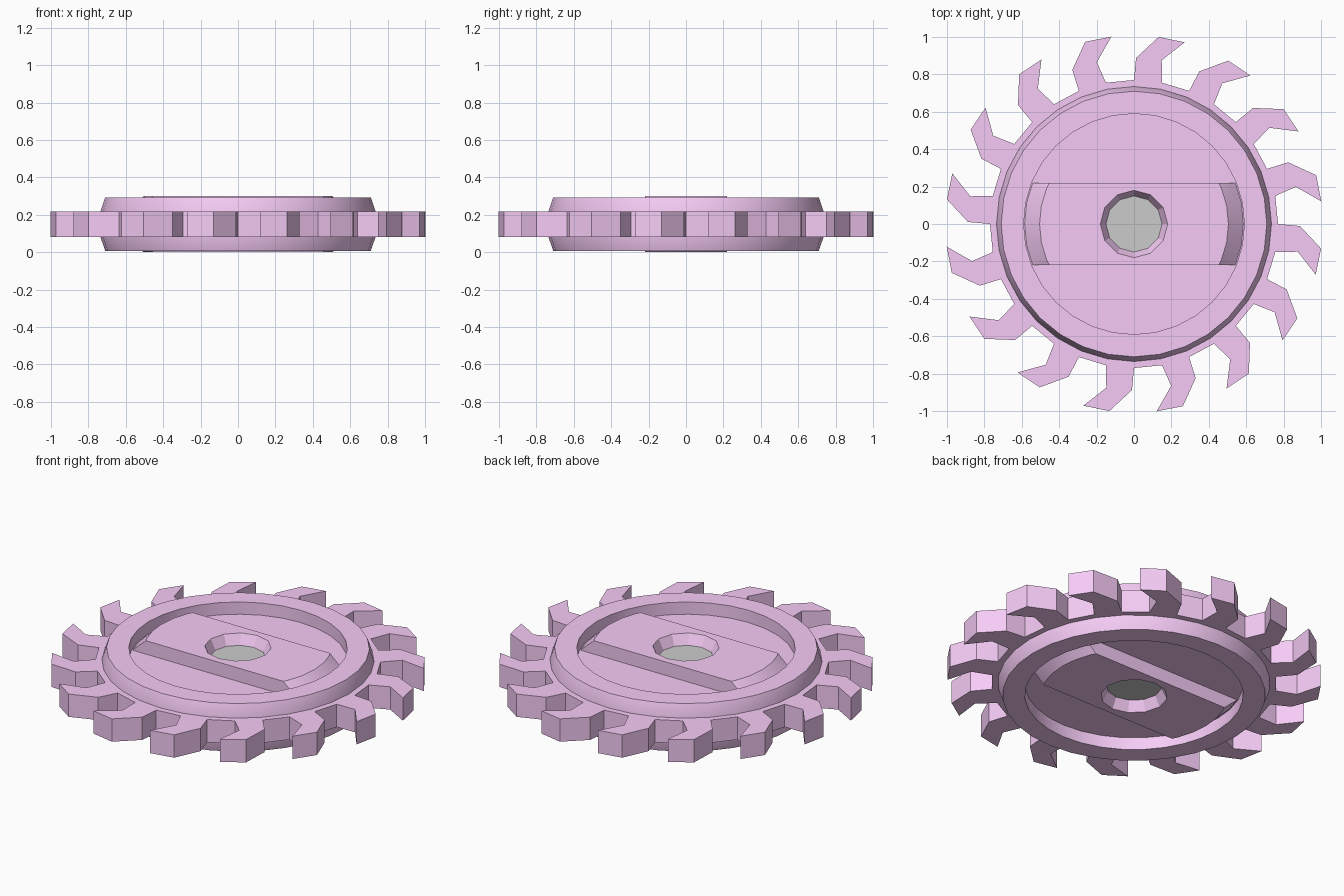
import bpy, bmesh
from math import pi, sin, cos, radians

if "Cube" in bpy.data.objects:
    bpy.data.objects.remove(bpy.data.objects["Cube"])

MID = 0.15
pink = bpy.data.materials.new("pink_plastic")
pink.diffuse_color = (0.92, 0.6, 0.92, 1)
pink.use_nodes = True
pink.node_tree.nodes["Principled BSDF"].inputs["Base Color"].default_value = pink.diffuse_color


def make(name, bm, mat=None, smooth=False):
    bmesh.ops.recalc_face_normals(bm, faces=bm.faces)
    me = bpy.data.meshes.new(name)
    bm.to_mesh(me)
    bm.free()
    ob = bpy.data.objects.new(name, me)
    bpy.context.collection.objects.link(ob)
    if mat:
        me.materials.append(mat)
    if smooth:
        bpy.ops.object.select_all(action='DESELECT')
        bpy.context.view_layer.objects.active = ob
        ob.select_set(True)
        bpy.ops.object.shade_smooth_by_angle(angle=radians(25))
    return ob


def lathe(profile, sides, closed):
    """Spin (radius, z) points round z; open profiles get flat caps."""
    bm = bmesh.new()
    rings = [[bm.verts.new((r * cos(2 * pi * i / sides), r * sin(2 * pi * i / sides), z))
              for i in range(sides)] for r, z in profile]
    pairs = list(zip(rings, rings[1:]))
    if closed:
        pairs.append((rings[-1], rings[0]))
    else:
        bm.faces.new(rings[0])
        bm.faces.new(rings[-1])
    for a, b in pairs:
        for i in range(sides):
            j = (i + 1) % sides
            bm.faces.new((a[i], a[j], b[j], b[i]))
    return bm


def mirrored(half):
    """Mirror an upper half profile (heights above the mid plane)."""
    return ([(r, MID + h) for r, h in half]
            + [(r, MID - h) for r, h in reversed(half)])


# Toothed disc: one hooked tooth in polar form, repeated 16 times
tooth = [(0.77, 90), (0.888, 89.3), (1.0086, 82.5), (1.0086, 74.4), (0.888, 80.4), (0.77, 78.75)]
bm = bmesh.new()
low, high, inner_low, inner_high = [], [], [], []
for k in range(16):
    for r, a in tooth:
        a = radians(a - 22.5 * k)
        for ring, rad, z in ((low, r, 0.082), (high, r, 0.218),
                             (inner_low, 0.65, 0.082), (inner_high, 0.65, 0.218)):
            # inner ring angles follow the tooth roots only
            if rad == 0.65 and r > 0.8:
                continue
            ring.append(bm.verts.new((rad * cos(a), rad * sin(a), z)))
n = len(low)
for i in range(n):
    j = (i + 1) % n
    bm.faces.new((low[i], low[j], high[j], high[i]))
for outer, inner in ((low, inner_low), (high, inner_high)):
    for k in range(16):
        o, p = outer[6 * k:6 * k + 6], outer[(6 * k + 6) % n]
        a, b, c = inner[2 * k], inner[2 * k + 1], inner[(2 * k + 2) % 32]
        bm.faces.new(o + [b, a])
        bm.faces.new((o[5], p, c, b))
make("toothed_disc", bm, pink)

# Hub: tapered rim with a recessed floor on both sides
hub = mirrored([(0.2, 0.07), (0.59, 0.07), (0.59, 0.143), (0.71, 0.143), (0.735, 0.07)])
make("hub", lathe(hub, 32, True), pink, True)

# Raised bar across both recesses, with sloped round ends
bm = lathe(mirrored([(0.505, 0.15), (0.585, 0.07)]), 32, False)
for s in (1, -1):
    cut = bmesh.ops.bisect_plane(bm, geom=bm.verts[:] + bm.edges[:] + bm.faces[:],
                                 plane_co=(0, 0.22 * s, 0), plane_no=(0, s, 0), clear_outer=True)
    bmesh.ops.holes_fill(bm, edges=[e for e in bm.edges if e.is_boundary])
bar = make("cross_bar", bm, pink, True)

# Countersunk centre hole
cutter = make("hole_cutter", lathe(mirrored([(0.185, 0.16), (0.15, 0.09)]), 12, False), pink)
cutter.hide_render = True
cutter.hide_set(True)
mod = bar.modifiers.new("centre_hole", 'BOOLEAN')
mod.operation = 'DIFFERENCE'
mod.object = cutter
mod.solver = 'EXACT'

# Grey axle seen inside the hole
make("axle", lathe(mirrored([(0.152, 0.09)]), 12, False))
